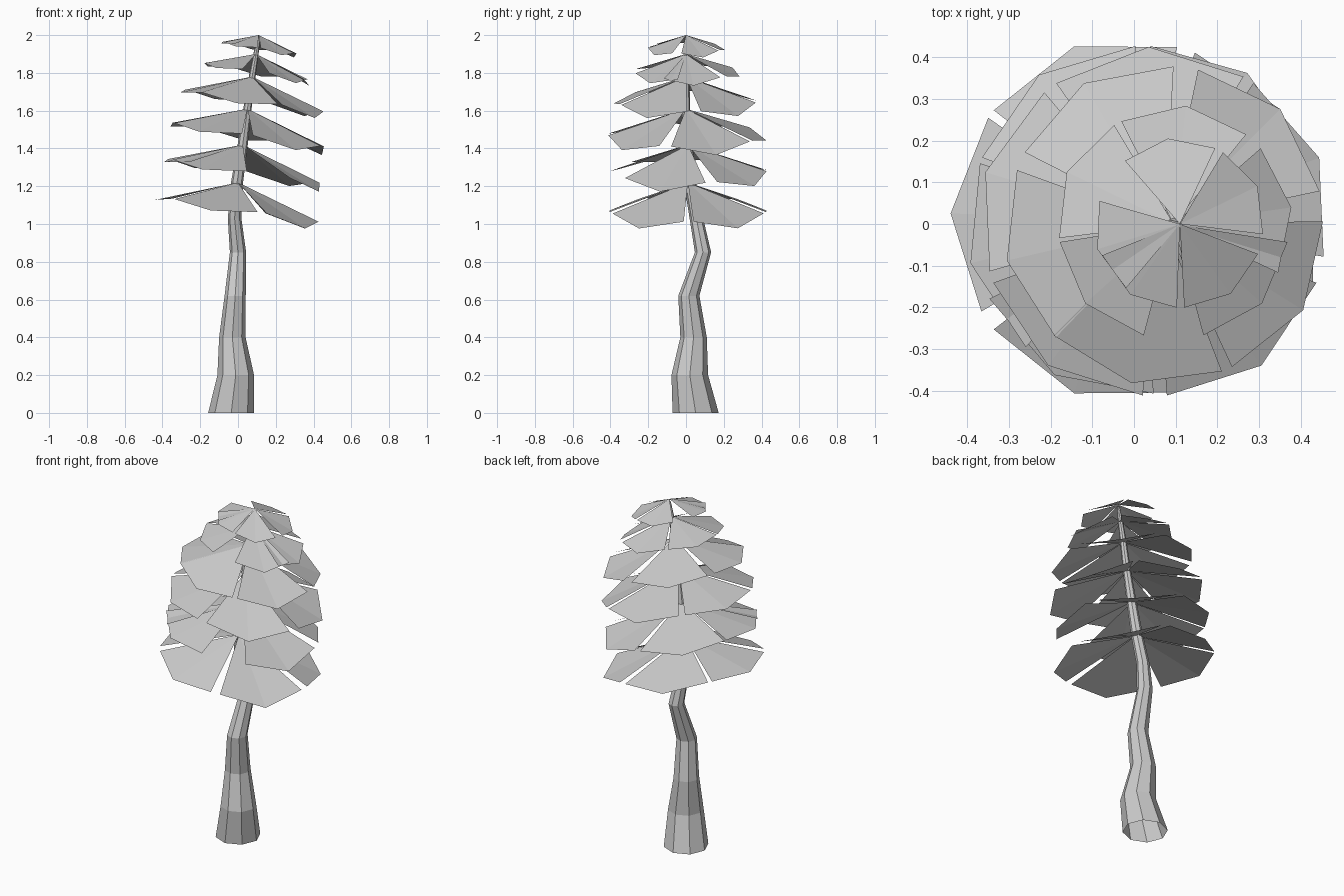
import bpy, bmesh
from math import sin, cos, radians, tau
from mathutils import Vector

cube = bpy.data.objects.get("Cube")
if cube:
    bpy.data.objects.remove(cube)

grey = bpy.data.materials.new("plain_grey")
grey.use_nodes = True
GREY = (0.6, 0.6, 0.6, 1)
grey.diffuse_color = GREY
grey.node_tree.nodes["Principled BSDF"].inputs["Base Color"].default_value = GREY


def finish(name, bm):
    mesh = bpy.data.meshes.new(name)
    bm.to_mesh(mesh)
    bm.free()
    mesh.materials.append(grey)
    obj = bpy.data.objects.new(name, mesh)
    bpy.context.collection.objects.link(obj)


# Crooked trunk, open at the base: x, y, z, radius of each ring
TRUNK = [(-.036, .051, 0, .122), (-.012, .02, .2, .097), (-.03, .04, .4, .07),
         (-.015, .015, .62, .056), (0, .09, .85, .043), (-.018, .055, 1.03, .036),
         (-.005, .02, 1.22, .032), (.025, .01, 1.42, .027), (.05, 0, 1.61, .022),
         (.075, 0, 1.78, .018), (.095, 0, 1.9, .014), (.11, 0, 1.985, .008)]
SIDES = 8


def build_trunk():
    bm = bmesh.new()
    rings = []
    for x, y, z, r in TRUNK:
        rings.append([bm.verts.new((x + r * cos(tau * i / SIDES),
                                    y + r * sin(tau * i / SIDES), z))
                      for i in range(SIDES)])
    for low, high in zip(rings, rings[1:]):
        for i in range(SIDES):
            j = (i + 1) % SIDES
            bm.faces.new((low[i], low[j], high[j], high[i]))
    bm.faces.new(rings[-1])
    finish("trunk", bm)


# Drooping leaf folded along a central rib; every tier leans towards +x
def add_leaf(bm, apex, radius, heading):
    tip = bm.verts.new(apex)
    rim = []
    for turn, reach, droop in ((-33, .97, .8), (0, 1, 1), (33, .97, .8)):
        a = radians(heading + turn)
        slope = (.4 + .19 * cos(a)) * droop
        offset = Vector((cos(a) * reach, sin(a) * reach, -slope))
        rim.append(bm.verts.new(apex + radius * offset))
    bm.faces.new((tip, rim[0], rim[1]))
    bm.faces.new((tip, rim[1], rim[2]))


# Leaf tiers: apex, radius, heading of each leaf in degrees
TIERS = [((0, .01, 1.22), .44, (37, -36, -109, 178, 109)),
         ((.025, .01, 1.42), .43, (55, -20, -120, -166, 126)),
         ((.05, 0, 1.61), .425, (22, -53, -127, 163, 92)),
         ((.075, 0, 1.78), .39, (45, -32, -102, -167, 120)),
         ((.095, 0, 1.9), .285, (8, -42, -138, 154, 84)),
         ((.11, 0, 2), .207, (26, -54, -125, -163, 98))]

build_trunk()
for n, (apex, radius, headings) in enumerate(TIERS, 1):
    bm = bmesh.new()
    for heading in headings:
        add_leaf(bm, Vector(apex), radius, heading)
    finish(f"leaf_tier_{n}", bm)
